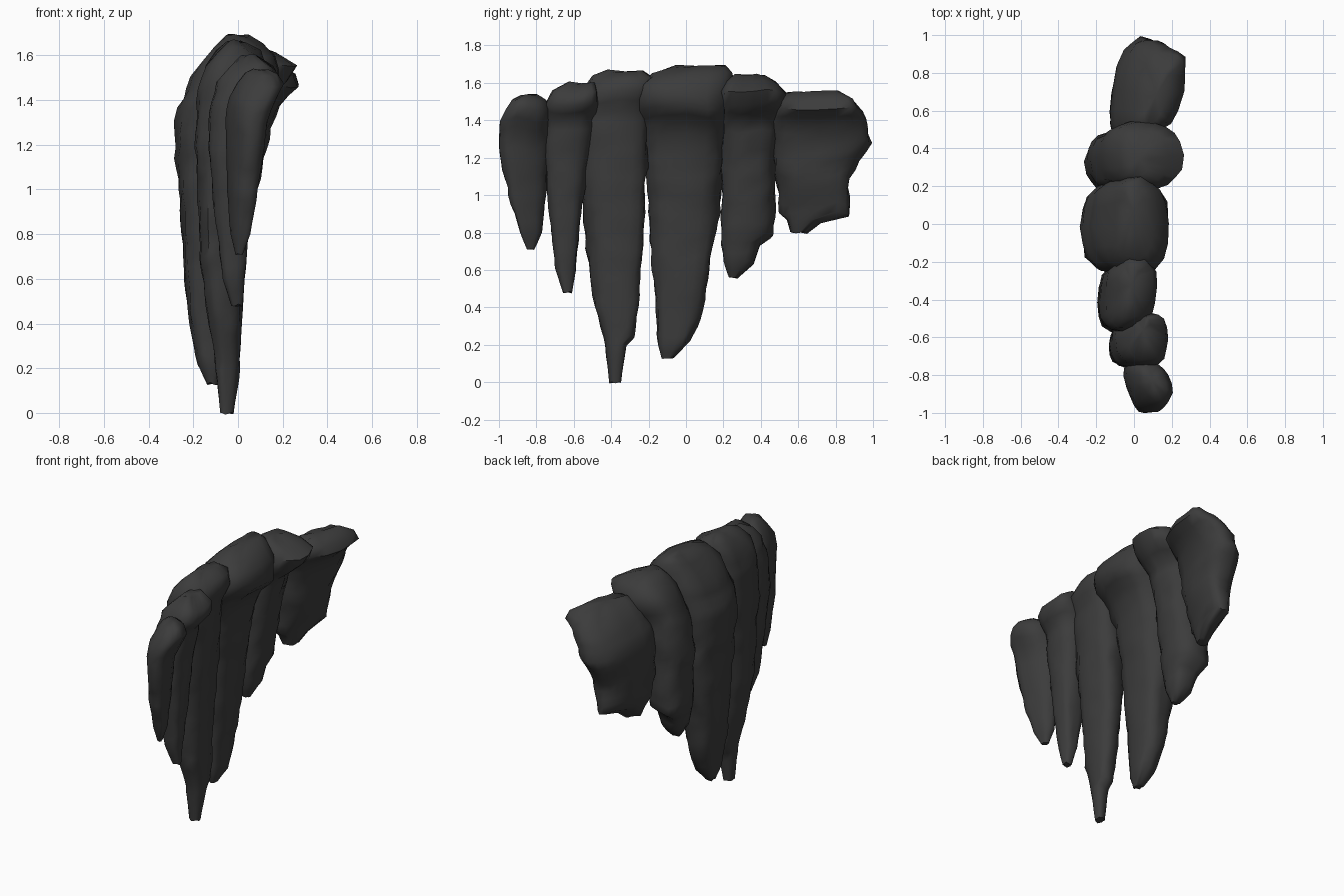
import bpy
import bmesh
import math
from mathutils import Vector, noise

cube = bpy.data.objects.get("Cube")
if cube:
    bpy.data.objects.remove(cube)

# One dark stone material
stone = bpy.data.materials.new("dark stone")
stone.use_nodes = True
stone_colour = (0.045, 0.045, 0.045, 1)
stone.diffuse_color = stone_colour
bsdf = stone.node_tree.nodes["Principled BSDF"]
bsdf.inputs["Base Color"].default_value = stone_colour
bsdf.inputs["Roughness"].default_value = 0.9

SEGMENTS = 18
RING_STEP = 0.05


def section_point(angle, ring, skew, sweep):
    """Point on a rounded-box section, with rock relief that fades at small sections."""
    z, y0, y1, x0, x1 = ring
    half_x, half_y = (x1 - x0) / 2, (y1 - y0) / 2
    c, s = math.cos(angle), math.sin(angle)
    x = math.copysign(abs(c) ** 0.8, c) * half_x
    y = math.copysign(abs(s) ** 0.8, s) * half_y
    middle = Vector(((x0 + x1) / 2, (y0 + y1) / 2, z))
    # Long vertical flutes, smaller lumps, and an uneven height
    seed = middle.y * 5
    flutes = noise.noise(Vector((c * 2 + seed, s * 2, z * 2)))
    lumps = noise.noise(Vector((c * 2, s * 2 + seed, z * 11)))
    rise = noise.noise(Vector((c * 1.5 + seed, s * 1.5, z * 3)))
    swell = 1 + 0.08 * flutes + 0.10 * lumps
    x *= swell
    y *= swell
    return middle + Vector((x + sweep * y, y + skew * x, rise * min(0.03, half_x * 0.4)))


def refine(rings):
    """Insert evenly spaced sections between the given ones."""
    result = []
    for a, b in zip(rings, rings[1:]):
        steps = max(1, round(abs(b[0] - a[0]) / RING_STEP))
        for i in range(steps):
            t = i / steps
            result.append([p + (q - p) * t for p, q in zip(a, b)])
    return result + [rings[-1]]


def spike(name, rings, skew=0, sweep=0):
    """Loft a closed hanging spike through (z, y min, y max, x min, x max) sections."""
    bm = bmesh.new()
    loops = []
    for ring in refine(rings):
        loops.append([bm.verts.new(section_point(math.tau * i / SEGMENTS, ring, skew, sweep))
                      for i in range(SEGMENTS)])
    for low, high in zip(loops, loops[1:]):
        for i in range(SEGMENTS):
            j = (i + 1) % SEGMENTS
            bm.faces.new((low[i], low[j], high[j], high[i]))
    caps = [bm.faces.new(loops[0]), bm.faces.new(loops[-1])]
    bmesh.ops.poke(bm, faces=caps)
    bmesh.ops.recalc_face_normals(bm, faces=bm.faces)
    mesh = bpy.data.meshes.new(name)
    bm.to_mesh(mesh)
    bm.free()
    mesh.materials.append(stone)
    obj = bpy.data.objects.new(name, mesh)
    bpy.context.collection.objects.link(obj)
    bpy.ops.object.select_all(action="DESELECT")
    obj.select_set(True)
    bpy.context.view_layer.objects.active = obj
    bpy.ops.object.shade_smooth_by_angle(angle=math.radians(60))


# Spikes from front to back, each hooked over towards +x at the top
spike("front_spike", [
    (.71, -.85, -.81, -.01, .02), (.8, -.89, -.77, -.03, .05),
    (1.0, -.95, -.75, -.04, .08), (1.3, -1, -.73, -.04, .12),
    (1.4, -.99, -.72, -.03, .17), (1.46, -.96, -.73, .0, .2),
    (1.51, -.93, -.75, .04, .17), (1.535, -.88, -.79, .07, .13)], sweep=-.25)

spike("second_spike", [
    (.48, -.66, -.61, -.03, .02), (.6, -.7, -.59, -.07, .03),
    (.9, -.73, -.56, -.11, .06), (1.2, -.76, -.52, -.13, .08),
    (1.4, -.76, -.49, -.12, .11), (1.49, -.75, -.47, -.09, .18),
    (1.55, -.72, -.47, -.04, .17), (1.6, -.63, -.49, .01, .09)])

spike("long_spike", [
    (0, -.41, -.35, -.08, -.02), (.2, -.43, -.32, -.1, .01),
    (.24, -.44, -.28, -.1, .01), (.4, -.49, -.26, -.13, .02),
    (.7, -.53, -.24, -.17, .03), (1.2, -.57, -.21, -.19, .06),
    (1.45, -.57, -.2, -.18, .08), (1.56, -.55, -.18, -.15, .12),
    (1.62, -.5, -.18, -.1, .1), (1.66, -.42, -.23, -.05, .03)], skew=.2)

spike("centre_spike", [
    (.13, -.13, -.06, -.14, -.09), (.21, -.15, .02, -.18, -.06),
    (.34, -.16, .08, -.21, -.05), (.5, -.17, .11, -.23, -.03),
    (.9, -.2, .18, -.26, .0), (1.25, -.22, .21, -.28, .04),
    (1.37, -.24, .23, -.27, .09), (1.46, -.26, .25, -.23, .18),
    (1.52, -.26, .25, -.21, .19), (1.59, -.25, .25, -.16, .17),
    (1.65, -.18, .24, -.11, .11), (1.69, -.06, .21, -.06, .05)], skew=.05)

spike("fifth_spike", [
    (.56, .23, .28, -.14, -.09), (.64, .2, .36, -.19, -.05),
    (.74, .19, .4, -.22, -.03), (.79, .19, .47, -.24, -.01),
    (1.2, .18, .48, -.25, .05), (1.39, .19, .5, -.22, .1),
    (1.48, .19, .54, -.17, .23), (1.55, .19, .54, -.13, .26),
    (1.6, .22, .5, -.07, .18), (1.64, .26, .43, -.02, .08)])

spike("back_spike", [
    (.8, .56, .65, -.07, .0), (.86, .54, .72, -.09, .03),
    (.9, .5, .87, -.1, .05), (1.1, .47, .88, -.12, .1),
    (1.28, .45, .99, -.11, .13), (1.37, .45, .97, -.09, .17),
    (1.45, .46, .95, -.05, .26), (1.5, .48, .91, .0, .24),
    (1.55, .53, .83, .06, .17)], sweep=.2)
